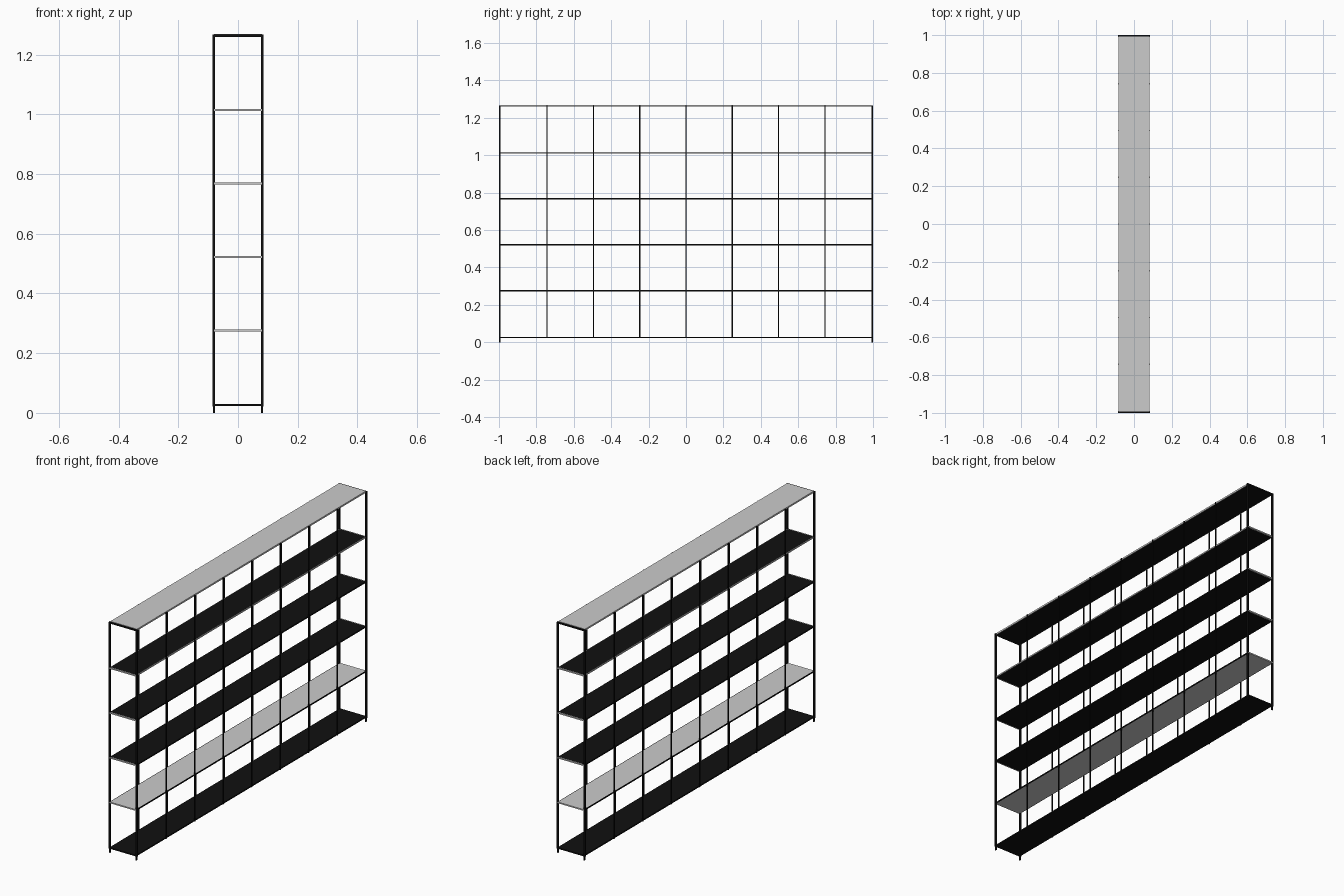
import bpy

if "Cube" in bpy.data.objects:
    bpy.data.objects.remove(bpy.data.objects["Cube"])


def material(name, color):
    m = bpy.data.materials.new(name)
    m.diffuse_color = color
    m.use_nodes = True
    m.node_tree.nodes["Principled BSDF"].inputs["Base Color"].default_value = m.diffuse_color
    return m


BLACK = material("black_metal", (0.005, 0.005, 0.005, 1))
GREY = None


def box(name, x, y, z, mat=GREY):
    """Box from (min, max) pairs on each axis."""
    bpy.ops.mesh.primitive_cube_add(size=1, location=[sum(p) / 2 for p in (x, y, z)])
    o = bpy.context.object
    o.name = name
    o.scale = [p[1] - p[0] for p in (x, y, z)]
    bpy.ops.object.transform_apply(location=False, rotation=False, scale=True)
    if mat:
        o.data.materials.append(mat)
    return o


def span(c, size):
    return (c - size / 2, c + size / 2)


TOP = 1.267
LEVELS = [0.026, 0.276, 0.522, 0.768, 1.014, 1.263]
T = 0.007       # shelf thickness
HW = 0.081      # shelf half width

# Shelves: panel with edge rails along the sides and ends
for i, z in enumerate(LEVELS):
    panel_mat = GREY if i == 1 else BLACK
    box(f"shelf_panel_{i}", (-HW + 0.003, HW - 0.003), (-0.994, 0.994), span(z, T), panel_mat)
    for s in (-1, 1):
        box(f"shelf_side_rail_{i}", span(s * (HW - 0.0015), 0.003), (-0.994, 0.994),
            span(z, T), GREY if i >= 4 else BLACK)
        end_mat = BLACK if i in (0, 5) else GREY
        box(f"shelf_end_rail_{i}", (-HW, HW), span(s * 0.997, 0.006), span(z, T), end_mat)

# Light cover sheet on the top shelf
box("top_cover", (-HW, HW), (-0.992, 0.992), (1.2665, 1.2685))

# Corner posts and feet
for sx in (-1, 1):
    for sy in (-1, 1):
        box("corner_post", span(sx * 0.081, 0.009), span(sy * 0.9955, 0.009), (0.022, TOP), BLACK)
        box("foot", span(sx * 0.080, 0.006), span(sy * 0.9955, 0.008), (0, 0.022), BLACK)

# Slim upright rods on both long sides
for sx in (-1, 1):
    for k in range(-3, 4):
        box("upright_rod", span(sx * 0.083, 0.005), span(k * 0.2475, 0.006), (0.023, TOP), BLACK)
